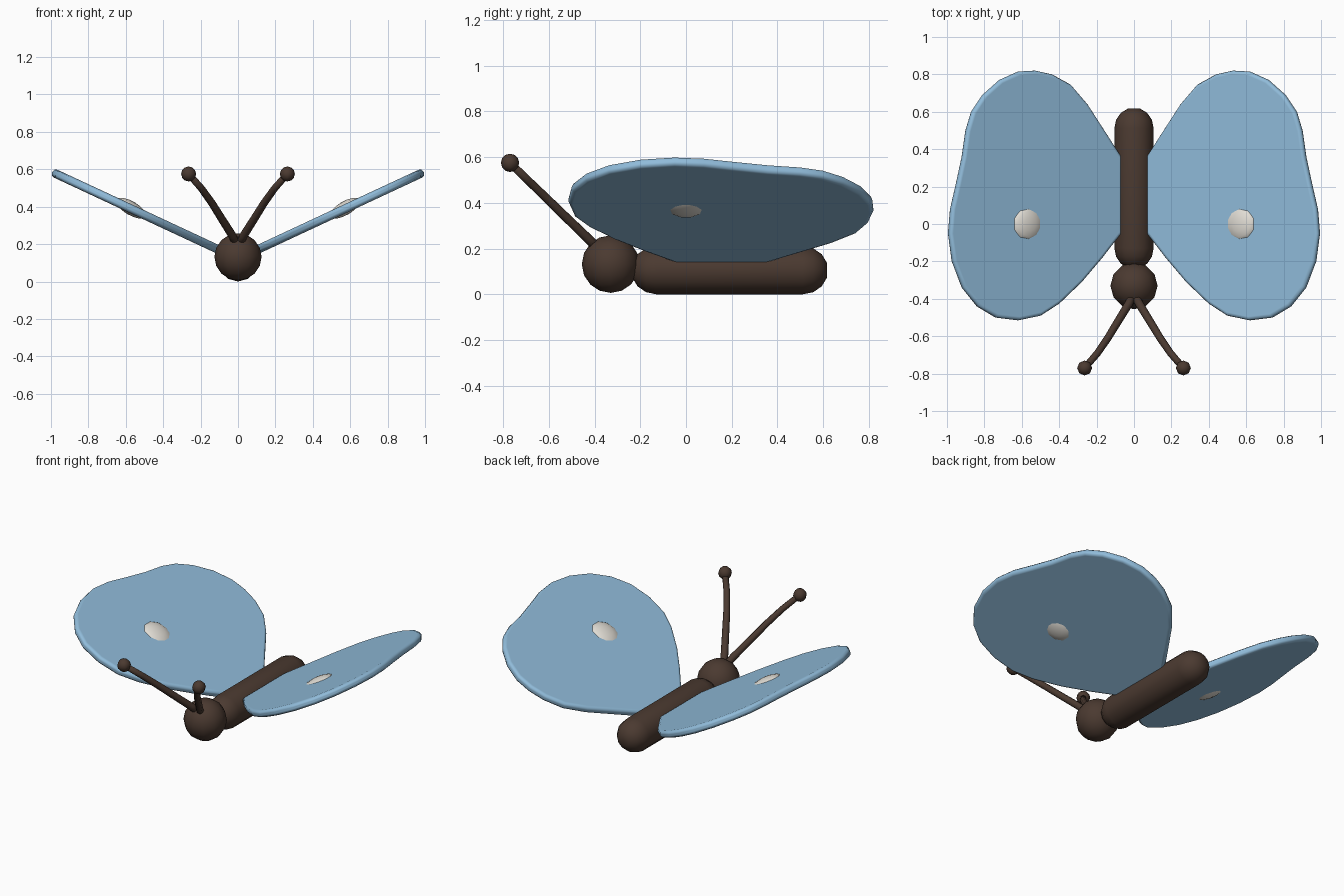
import bpy, bmesh, math
from mathutils import Vector, Matrix

if "Cube" in bpy.data.objects:
    bpy.data.objects.remove(bpy.data.objects["Cube"])


def material(name, color):
    m = bpy.data.materials.new(name)
    m.diffuse_color = (*color, 1)
    m.use_nodes = True
    m.node_tree.nodes["Principled BSDF"].inputs["Base Color"].default_value = m.diffuse_color
    return m


BROWN = material("brown", (0.07, 0.042, 0.03))
BLUE = material("blue", (0.28, 0.5, 0.7))
CREAM = material("cream", (0.75, 0.72, 0.66))


def finish(name, bm, mat):
    bmesh.ops.recalc_face_normals(bm, faces=bm.faces)
    for f in bm.faces:
        f.smooth = True
    me = bpy.data.meshes.new(name)
    bm.to_mesh(me)
    bm.free()
    me.materials.append(mat)
    ob = bpy.data.objects.new(name, me)
    bpy.context.collection.objects.link(ob)
    return ob


def ball(name, loc, scale, seg, rings, mat, tilt=0):
    bm = bmesh.new()
    bmesh.ops.create_uvsphere(bm, u_segments=seg, v_segments=rings, radius=1)
    bm.transform(Matrix.Translation(loc) @ Matrix.Rotation(tilt, 4, 'Y')
                 @ Matrix.Diagonal((*scale, 1)))
    return finish(name, bm, mat)


def tube(name, path, radii, sides, mat):
    """Round tube through the path points with a radius at each."""
    bm = bmesh.new()
    pts = [Vector(p) for p in path]
    loops = []
    for i, p in enumerate(pts):
        d = (pts[min(i + 1, len(pts) - 1)] - pts[max(i - 1, 0)]).normalized()
        side = d.cross(Vector((0, 0, 1))).normalized()
        up = side.cross(d)
        angles = [2 * math.pi * k / sides for k in range(sides)]
        loops.append([bm.verts.new(p + radii[i] * (side * math.cos(a) + up * math.sin(a)))
                      for a in angles])
    for a, b in zip(loops, loops[1:]):
        for k in range(sides):
            n = (k + 1) % sides
            bm.faces.new((a[k], a[n], b[n], b[k]))
    bm.faces.new(loops[0])
    bm.faces.new(loops[-1])
    return finish(name, bm, mat)


# Body: capsule along y
R = 0.105
caps = [math.radians(a) for a in (72, 48, 24, 0)]
ends = [(math.sin(a) * R / math.sin(caps[0]), math.cos(a) * R) for a in caps]
body_path = [(0, -0.13 - h, R) for h, r in ends] + [(0, 0.512 + h, R) for h, r in ends[::-1]]
body_radii = [r for h, r in ends] + [r for h, r in ends[::-1]]
tube("body", body_path, body_radii, 12, BROWN)

# Head
ball("head", (0, -0.33, 0.132), (0.126,) * 3, 12, 8, BROWN)

# Wing outline seen from above; the wing plane rises at 25 degrees
OUTLINE = [(0.07, 0.36), (0.15, 0.485), (0.25, 0.64), (0.34, 0.745), (0.44, 0.80),
           (0.53, 0.82), (0.62, 0.815), (0.72, 0.77), (0.81, 0.69), (0.87, 0.60),
           (0.90, 0.50), (0.92, 0.36), (0.95, 0.22), (0.982, 0.08), (0.993, -0.05),
           (0.973, -0.20), (0.92, -0.34), (0.84, -0.44), (0.74, -0.50), (0.62, -0.515),
           (0.50, -0.49), (0.40, -0.425), (0.28, -0.31), (0.17, -0.18), (0.07, -0.05)]
SLOPE = math.radians(25)


def wing(name, s):
    bm = bmesh.new()
    bm.faces.new([bm.verts.new((s * x, y, 0.122 + x * math.tan(SLOPE)))
                  for x, y in OUTLINE[::-s]])
    ob = finish(name, bm, BLUE)
    thick = ob.modifiers.new("thickness", 'SOLIDIFY')
    thick.thickness, thick.offset = 0.046, 0
    rim = ob.modifiers.new("rounded_rim", 'BEVEL')
    rim.width, rim.segments = 0.02, 2
    rim.limit_method, rim.angle_limit = 'ANGLE', math.radians(70)
    rim.harden_normals = True


for side, s in (("right", 1), ("left", -1)):
    wing(side + "_wing", s)
    # Spot set through the wing, visible on both faces
    ball(side + "_wing_spot", (s * 0.572, 0, 0.392), (0.097, 0.097, 0.037), 10, 8,
         CREAM, -s * math.radians(30))
    # Antenna and its knob
    path = [(0.0, -0.37, 0.185), (0.03, -0.43, 0.245), (0.085, -0.52, 0.332),
            (0.14, -0.61, 0.42), (0.195, -0.69, 0.497), (0.262, -0.768, 0.573)]
    tube(side + "_antenna", [(s * x, y, z) for x, y, z in path],
         [0.022, 0.022, 0.021, 0.02, 0.019, 0.018], 8, BROWN)
    ball(side + "_antenna_knob", (s * 0.264, -0.77, 0.575), (0.04,) * 3, 8, 6, BROWN)
